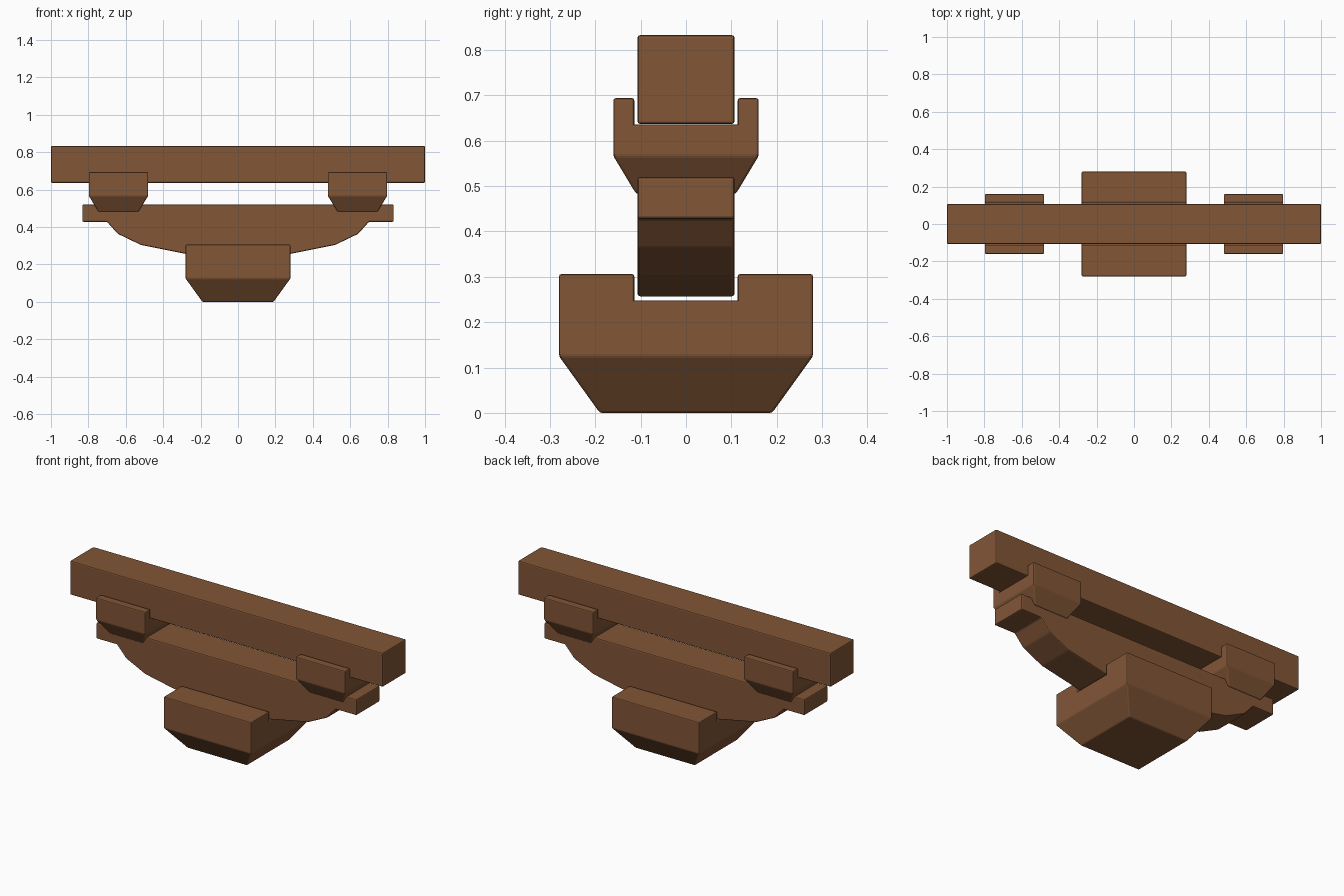
import bpy, bmesh

if "Cube" in bpy.data.objects:
    bpy.data.objects.remove(bpy.data.objects["Cube"])

wood = bpy.data.materials.new("brown wood")
wood.diffuse_color = (0.22, 0.092, 0.037, 1)
wood.use_nodes = True
wood.node_tree.nodes["Principled BSDF"].inputs["Base Color"].default_value = wood.diffuse_color


def finish(name, bm, bevel=0.006):
    """Turn a bmesh into a wooden part with slightly eased edges."""
    bmesh.ops.recalc_face_normals(bm, faces=bm.faces[:])
    mesh = bpy.data.meshes.new(name)
    bm.to_mesh(mesh)
    bm.free()
    mesh.materials.append(wood)
    obj = bpy.data.objects.new(name, mesh)
    bpy.context.collection.objects.link(obj)
    mod = obj.modifiers.new("eased edges", 'BEVEL')
    mod.width = bevel
    mod.segments = 2
    mod.limit_method = 'ANGLE'
    mod.angle_limit = 0.2
    return obj


def extruded(name, profile, half_depth):
    """Extrude an xz profile symmetrically along y."""
    bm = bmesh.new()
    face = bm.faces.new([bm.verts.new((x, -half_depth, z)) for x, z in profile])
    new = bmesh.ops.extrude_face_region(bm, geom=[face], use_keep_orig=True)
    moved = [v for v in new["geom"] if isinstance(v, bmesh.types.BMVert)]
    bmesh.ops.translate(bm, verts=moved, vec=(0, 2 * half_depth, 0))
    return finish(name, bm)


def bearing_block(name, cx, rings, slot, top):
    """Tapered block from (half x, half y, z) rings, with two cheeks beside a slot along x."""
    bm = bmesh.new()
    loops = [[bm.verts.new((cx + sx * hx, sy * hy, z))
              for sx, sy in ((-1, -1), (1, -1), (1, 1), (-1, 1))]
             for hx, hy, z in rings]
    bm.faces.new(loops[0][::-1])
    for low, high in zip(loops, loops[1:]):
        for i in range(4):
            j = (i + 1) % 4
            bm.faces.new((low[i], low[j], high[j], high[i]))
    bm.faces.new(loops[-1])
    floor = rings[-1][2]
    for y in (-slot, slot):
        bmesh.ops.bisect_plane(bm, geom=bm.verts[:] + bm.edges[:] + bm.faces[:],
                               plane_co=(0, y, 0), plane_no=(0, 1, 0))
    cheeks = [f for f in bm.faces
              if all(abs(v.co.z - floor) < 1e-5 for v in f.verts)
              and abs(f.calc_center_median().y) > slot]
    new = bmesh.ops.extrude_face_region(bm, geom=cheeks)
    moved = [v for v in new["geom"] if isinstance(v, bmesh.types.BMVert)]
    bmesh.ops.translate(bm, verts=moved, vec=(0, 0, top - floor))
    return finish(name, bm, 0.005)


# Straight beam on top
extruded("top_beam", [(-1, 0.637), (1, 0.637), (1, 0.833), (-1, 0.833)], 0.107)

# Bow-shaped bracket arm, mirrored from its right half
half = [(0.28, 0.257), (0.52, 0.305), (0.643, 0.364), (0.70, 0.428),
        (0.832, 0.428), (0.832, 0.52)]
extruded("bracket_arm", half + [(-x, z) for x, z in reversed(half)], 0.107)

# Large base block
bearing_block("base_block", 0,
              [(0.19, 0.19, 0), (0.28, 0.28, 0.125), (0.28, 0.28, 0.248)], 0.114, 0.306)

# Small blocks carrying the beam
for side, sx in (("left", -1), ("right", 1)):
    bearing_block(side + "_small_block", sx * 0.639,
                  [(0.107, 0.11, 0.483), (0.158, 0.16, 0.566), (0.158, 0.16, 0.636)],
                  0.114, 0.694)
